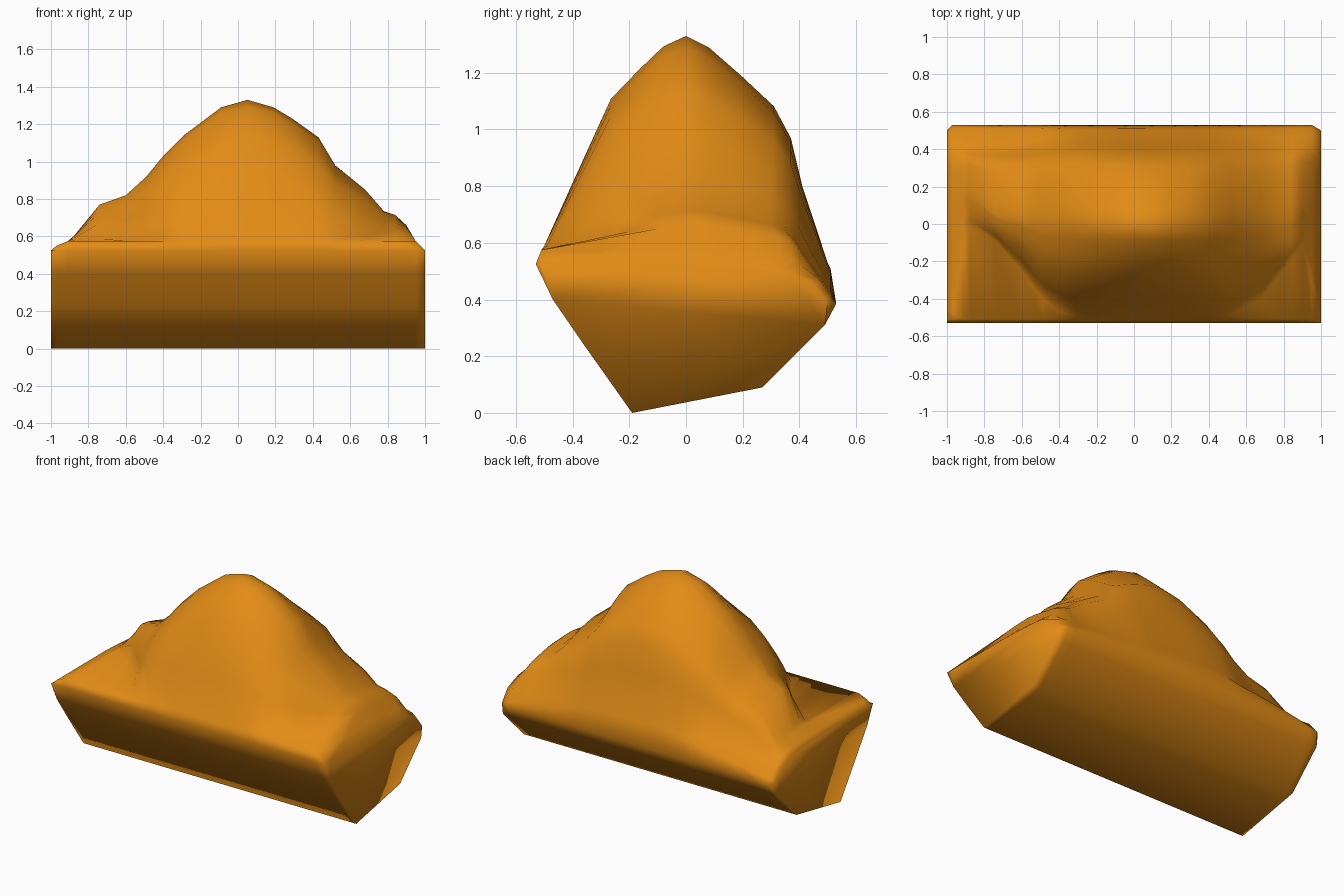
import bpy, bmesh, math

# Stations along x: x, ridge height, ridge y, front foot y, front foot z, back foot y
STATIONS = [
    (-0.97, 0.55, 0.0, -0.48, 0.55, 0.46),
    (-0.91, 0.575, 0.15, -0.10, 0.57, 0.42),
    (-0.88, 0.60, 0.15, -0.02, 0.58, 0.42),
    (-0.74, 0.77, 0.05, -0.09, 0.59, 0.43),
    (-0.60, 0.82, 0.03, -0.25, 0.58, 0.44),
    (-0.49, 0.92, 0.0, -0.40, 0.58, 0.46),
    (-0.40, 1.03, 0.0, -0.47, 0.585, 0.48),
    (-0.29, 1.14, 0.0, -0.50, 0.59, 0.50),
    (-0.09, 1.29, 0.0, -0.50, 0.59, 0.50),
    (0.05, 1.33, 0.0, -0.50, 0.59, 0.50),
    (0.19, 1.29, 0.0, -0.50, 0.59, 0.50),
    (0.29, 1.23, 0.0, -0.50, 0.59, 0.50),
    (0.43, 1.13, 0.0, -0.50, 0.59, 0.50),
    (0.52, 0.98, 0.0, -0.49, 0.59, 0.49),
    (0.68, 0.85, 0.0, -0.40, 0.60, 0.48),
    (0.78, 0.735, 0.0, -0.27, 0.62, 0.47),
    (0.84, 0.715, 0.02, -0.20, 0.64, 0.47),
    (0.90, 0.66, 0.1, -0.10, 0.65, 0.47),
    (0.95, 0.575, 0.1, -0.30, 0.57, 0.47),
]
# Normalised slopes of the mound, from foot to ridge
FRONT = [(0, 0), (0.2, 0.30), (0.47, 0.70), (0.67, 0.84), (0.84, 0.95)]
BACK = [(0, 0), (0.18, 0.34), (0.26, 0.55), (0.38, 0.69), (0.62, 0.83), (0.84, 0.95)]
BELLY = [(-0.53, 0.525), (-0.47, 0.40), (-0.36, 0.24), (-0.19, 0.0),
         (0.27, 0.09), (0.49, 0.31)]


def section(x, h, yr, yf, zf, yb):
    """Closed outline in y, z: faceted belly, back slope, ridge, front slope."""
    end = abs(x) == 1.0
    drop = 0.11 * x * x                     # back shoulder sinks towards the ends
    full = 1 - 0.6 * (1.33 - h)             # flanks bulge more than the summit
    full = max(full, 0.65)
    zb = 0.53 - 0.6 * drop
    pts = BELLY + [(0.50 if end else 0.53, 0.385), (0.49 if end else 0.51, 0.51 - drop)]
    pts += [(yb + (yr - yb) * u, zb + (h - zb) * v ** full) for u, v in BACK]
    pts.append((yr, h))
    pts += [(yf + (yr - yf) * u, zf + (h - zf) * v ** full) for u, v in reversed(FRONT)]
    pts.append((-0.51, min(0.575, h)))
    return pts


# Loft the rock body, with closed ends
END = (0.525, 0.0, -0.46, 0.525, 0.44)
rows = [(-1.0, *END)] + STATIONS + [(1.0, *END)]
bm = bmesh.new()
rings = [[bm.verts.new((r[0], y, z)) for y, z in section(*r)] for r in rows]
n = len(rings[0])
for a, b in zip(rings, rings[1:]):
    for i in range(n):
        j = (i + 1) % n
        bm.faces.new((a[i], a[j], b[j], b[i]))
for ring in (rings[0], rings[-1]):
    bm.faces.new(ring)
bmesh.ops.remove_doubles(bm, verts=bm.verts, dist=0.0005)
bmesh.ops.recalc_face_normals(bm, faces=bm.faces)

mesh = bpy.data.meshes.new("rock_mound")
bm.to_mesh(mesh)
bm.free()
rock = bpy.data.objects.new("rock_mound", mesh)
bpy.context.collection.objects.link(rock)

# Orange stone colour and soft shading
stone = bpy.data.materials.new("orange_stone")
stone.diffuse_color = (0.76, 0.26, 0.008, 1)
mesh.materials.append(stone)
bpy.context.view_layer.objects.active = rock
rock.select_set(True)
bpy.ops.object.shade_smooth_by_angle(angle=math.radians(100))
